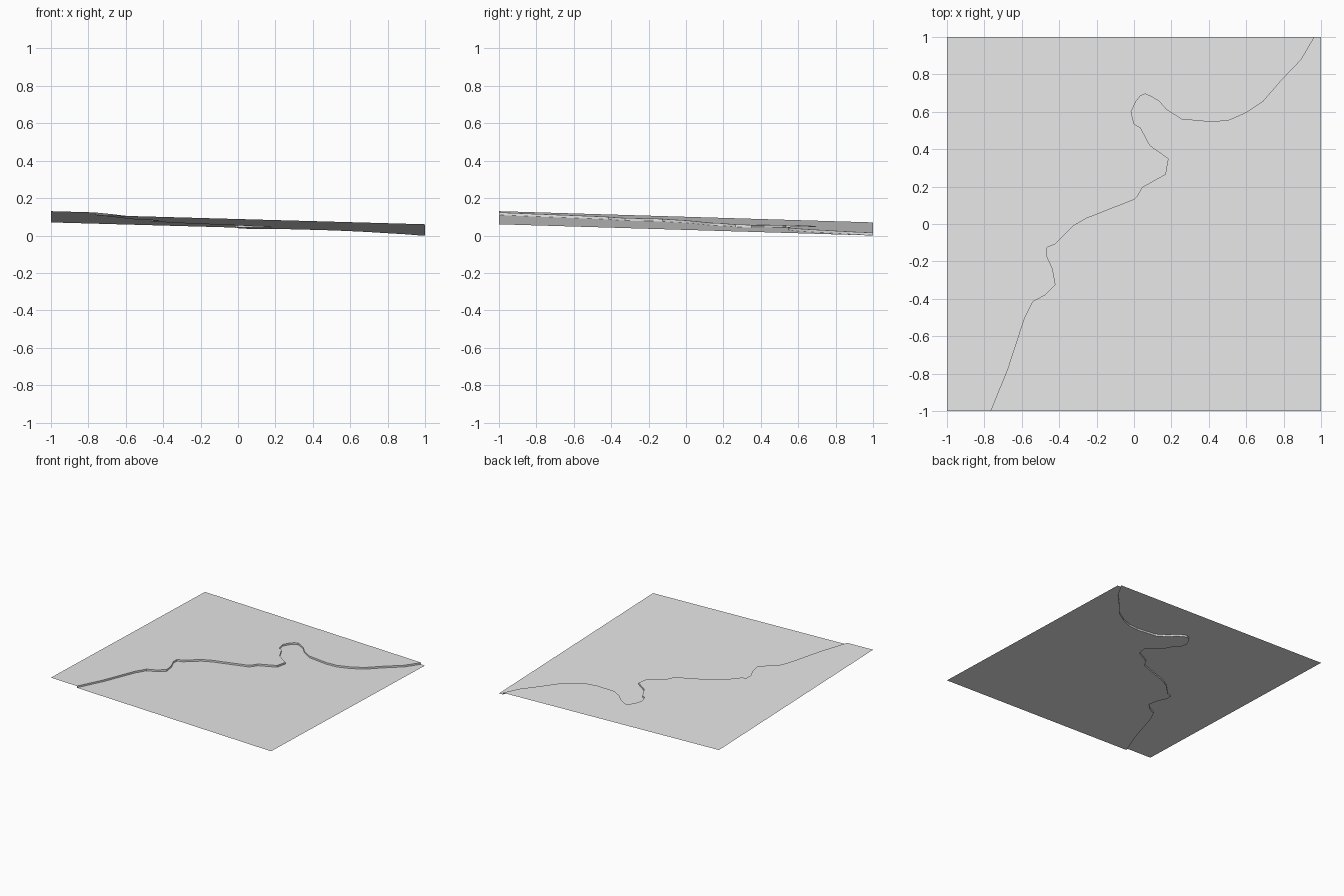
import bpy
import bmesh

# Remove the default cube only
default_cube = bpy.data.objects.get("Cube")
if default_cube:
    bpy.data.objects.remove(default_cube, do_unlink=True)

# Plan of the winding break line, from the front edge to the back edge
FAULT_LINE = [
    (-.765, -1), (-.675, -.78), (-.585, -.505), (-.54, -.415), (-.475, -.38),
    (-.42, -.325), (-.435, -.24), (-.465, -.175), (-.465, -.125), (-.425, -.11),
    (-.325, -.01), (-.255, .03), (0, .13), (.02, .15), (.045, .195),
    (.17, .265), (.185, .35), (.085, .42), (.035, .515), (0, .535),
    (-.015, .6), (.01, .655), (.035, .685), (.06, .695), (.095, .68),
    (.135, .655), (.175, .61), (.255, .56), (.42, .545), (.51, .555),
    (.6, .595), (.69, .655), (.79, .77), (.895, .88), (.965, 1),
]
STEP = .014  # height difference between the two sheets


def lower_height(x, y):
    """Gently tilted ground plane that touches zero at the back left corner."""
    return .028 * (1 - x) + .03 * (1 - y)


def upper_height(x, y):
    return lower_height(x, y) + STEP


def lift(outline, height):
    return [(x, y, height(x, y)) for x, y in outline]


def make_material(name, colour):
    material = bpy.data.materials.new(name)
    material.use_nodes = True
    material.diffuse_color = colour
    material.node_tree.nodes["Principled BSDF"].inputs["Base Color"].default_value = colour
    return material


def make_part(name, polygons, material):
    """Build an object from flat polygons, triangulating the concave ones."""
    bm = bmesh.new()
    for polygon in polygons:
        bm.faces.new([bm.verts.new(point) for point in polygon])
    bmesh.ops.remove_doubles(bm, verts=bm.verts[:], dist=.0001)
    big_faces = [face for face in bm.faces if len(face.verts) > 4]
    bmesh.ops.triangulate(bm, faces=big_faces)
    mesh = bpy.data.meshes.new(name)
    bm.to_mesh(mesh)
    bm.free()
    mesh.materials.append(material)
    part = bpy.data.objects.new(name, mesh)
    bpy.context.scene.collection.objects.link(part)
    return part


grey = make_material("light grey", (.8, .8, .8, 1))

# Raised sheet on the right of the break, facing up
raised_outline = FAULT_LINE + [(-1, 1), (-1, -1)]
make_part("raised_sheet", [lift(raised_outline, upper_height)], grey)

# Sunken sheet on the left of the break, facing up
sunken_outline = FAULT_LINE[::-1] + [(1, -1), (1, 1)]
make_part("sunken_sheet", [lift(sunken_outline, lower_height)], grey)

# Upright wall joining the two sheets, facing the sunken side
wall_faces = []
for start, end in zip(FAULT_LINE, FAULT_LINE[1:]):
    bottom = lift([start, end], lower_height)
    top = lift([end, start], upper_height)
    wall_faces.append(bottom + top)
make_part("step_wall", wall_faces, grey)
